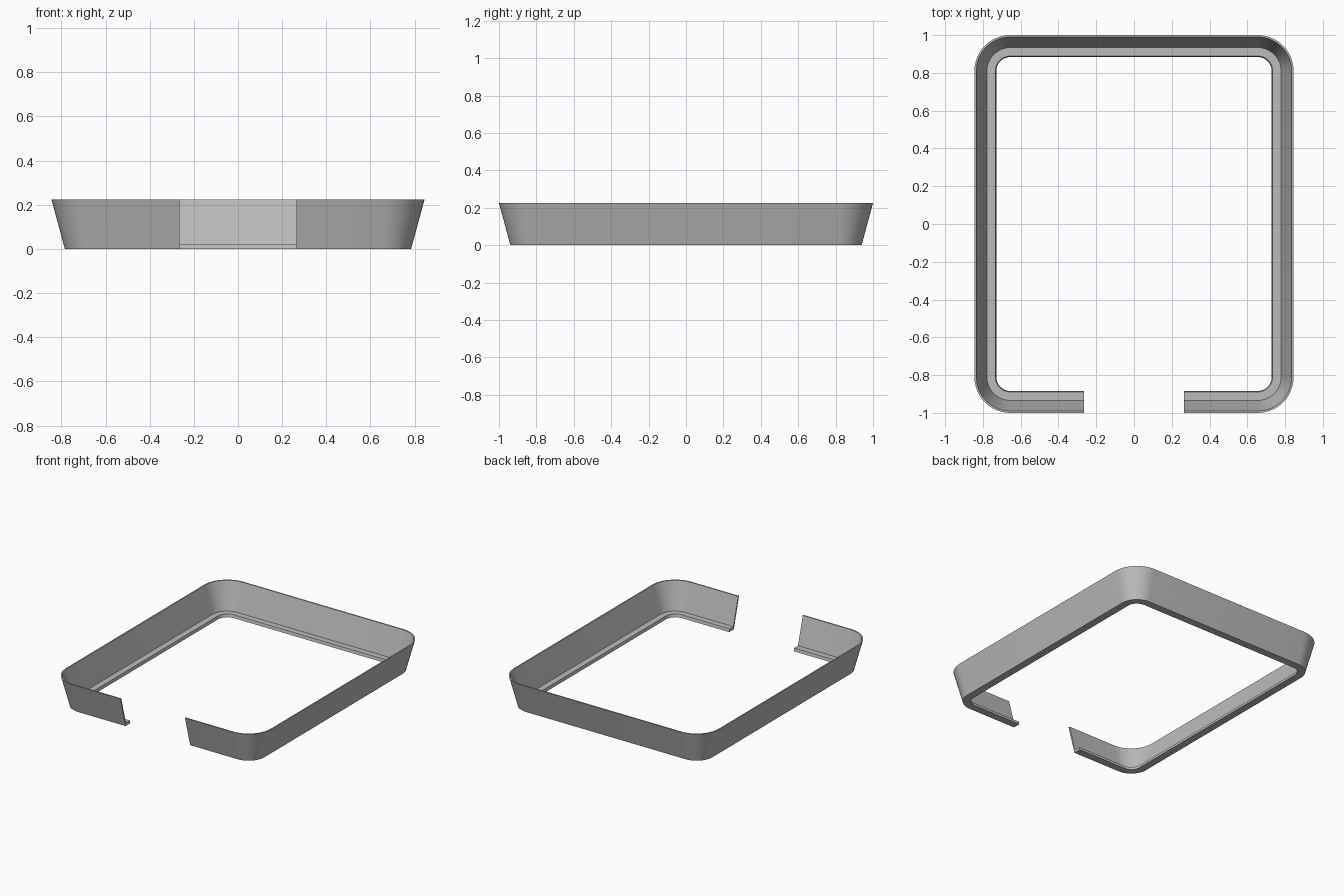
import bpy
import bmesh
import math

cube = bpy.data.objects.get("Cube")
if cube:
    bpy.data.objects.remove(cube)

HALF_X, HALF_Y = 0.845, 1.0   # outer size at the rim
RADIUS = 0.19                 # rim corner radius
GAP = 0.265                   # half width of the front opening
STEPS = 12                    # segments per corner

# L-shaped section: (inset from the rim, height)
SECTION = [(0, 0.225), (0.061, 0), (0.116, 0), (0.111, 0.022),
           (0.066, 0.022), (0.01, 0.225)]

grey = bpy.data.materials.new("grey")
grey.use_nodes = True
colour = (0.5, 0.5, 0.5, 1)
grey.diffuse_color = colour
grey.node_tree.nodes["Principled BSDF"].inputs["Base Color"].default_value = colour


def path(inset):
    """Open rounded rectangle from one side of the gap round to the other."""
    r = RADIUS - inset
    cx, cy = HALF_X - RADIUS, HALF_Y - RADIUS
    points = [(GAP, inset - HALF_Y)]
    corners = [(cx, -cy), (cx, cy), (-cx, cy), (-cx, -cy)]
    for i, (x, y) in enumerate(corners):
        for s in range(STEPS + 1):
            a = math.radians(90) * (i - 1 + s / STEPS)
            points.append((x + r * math.cos(a), y + r * math.sin(a)))
    points.append((-GAP, inset - HALF_Y))
    return points


# Sweep the section along the path and cap both ends
bm = bmesh.new()
rails = [[bm.verts.new((x, y, z)) for x, y in path(inset)] for inset, z in SECTION]
for a, b in zip(rails, rails[1:] + rails[:1]):
    for i in range(len(a) - 1):
        bm.faces.new((a[i], a[i + 1], b[i + 1], b[i]))
for end in (0, -1):
    bm.faces.new([rail[end] for rail in rails])
bmesh.ops.recalc_face_normals(bm, faces=bm.faces)
mesh = bpy.data.meshes.new("open_frame")
bm.to_mesh(mesh)
bm.free()
mesh.materials.append(grey)

frame = bpy.data.objects.new("open_frame", mesh)
bpy.context.collection.objects.link(frame)
bpy.ops.object.select_all(action="DESELECT")
frame.select_set(True)
bpy.context.view_layer.objects.active = frame
bpy.ops.object.shade_smooth_by_angle(angle=math.radians(30))
